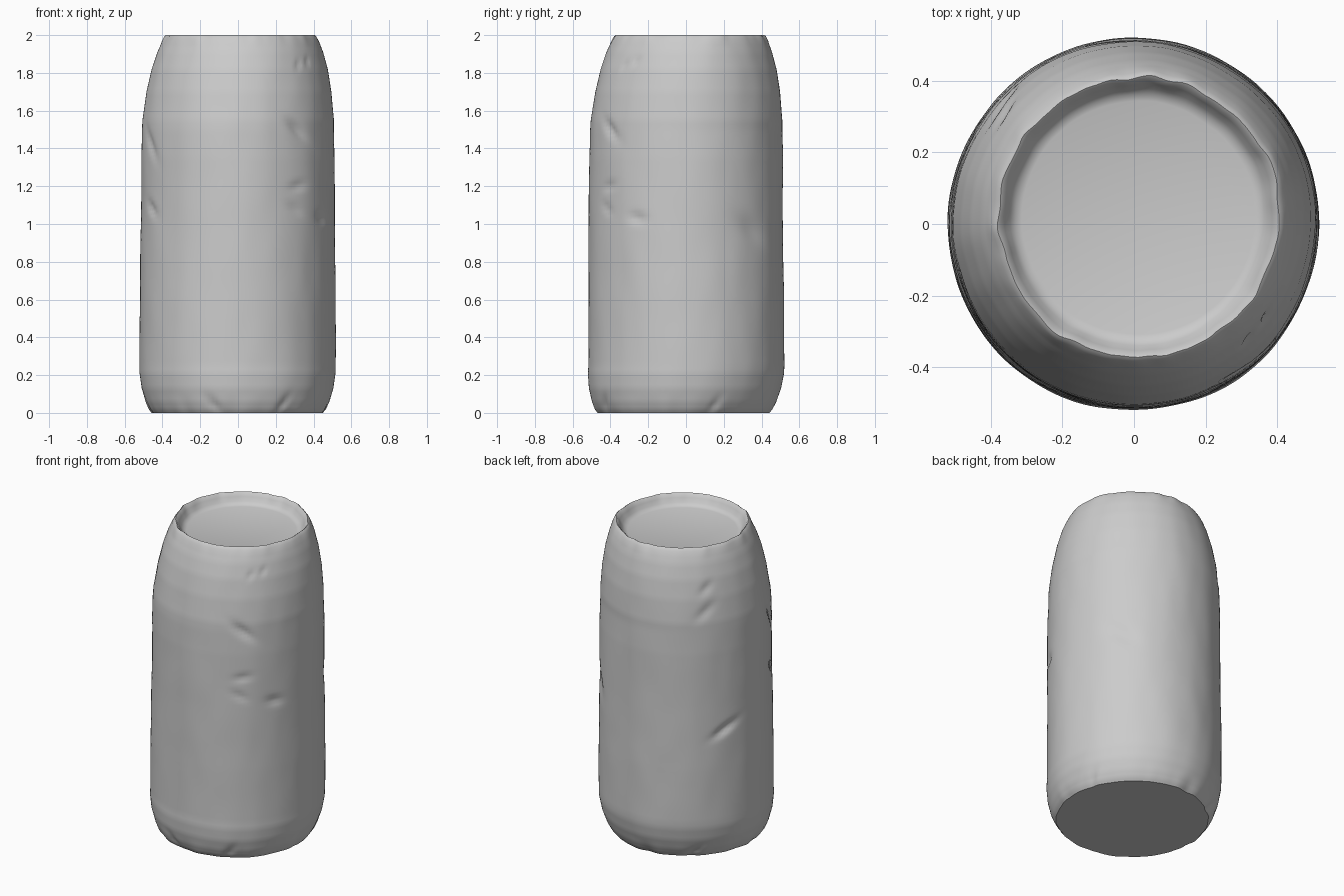
import bpy, bmesh, math
from mathutils import Vector, noise

if "Cube" in bpy.data.objects:
    bpy.data.objects.remove(bpy.data.objects["Cube"])

SEG = 160

# Silhouette: (radius, height), foot to rim then into the shallow top recess
OUTER = [(0.452, 0.0), (0.468, 0.02), (0.487, 0.06), (0.508, 0.13), (0.519, 0.21),
         (0.518, 0.6), (0.514, 1.0), (0.512, 1.35), (0.506, 1.55), (0.488, 1.70),
         (0.464, 1.82), (0.437, 1.91), (0.412, 1.97), (0.398, 1.994)]
INNER = [(0.390, 2.0), (0.382, 1.994), (0.371, 1.975), (0.357, 1.95),
         (0.343, 1.936), (0.325, 1.93)]

# Dents: angle in degrees, height, depth, half length, half width, tilt in degrees
DENTS = [(152, 0.84, 0.022, 0.08, 0.022, 30), (139, 1.62, 0.010, 0.07, 0.025, 40),
         (141, 1.76, 0.010, 0.05, 0.022, 40), (-52, 1.50, 0.016, 0.08, 0.025, -40),
         (-52, 1.20, 0.010, 0.05, 0.020, 10), (-54, 1.08, 0.008, 0.05, 0.020, -30),
         (207, 1.08, 0.014, 0.06, 0.022, -35), (205, 1.42, 0.012, 0.10, 0.025, -50),
         (42, 0.97, 0.012, 0.10, 0.050, -40), (-30, 1.03, 0.012, 0.05, 0.025, -10),
         (-38, 1.86, 0.010, 0.025, 0.012, 60), (-48, 1.84, 0.010, 0.025, 0.012, 60),
         (-105, 0.04, 0.012, 0.06, 0.025, -50), (-60, 0.05, 0.012, 0.05, 0.02, 60),
         (130, 0.04, 0.012, 0.05, 0.02, 40), (20, 0.04, 0.010, 0.05, 0.02, 60)]


def dent_depth(angle, z):
    total = 0.0
    for deg, dz, depth, length, width, tilt in DENTS:
        d = (angle - math.radians(deg) + math.pi) % math.tau - math.pi
        u, v, t = d * 0.5, z - dz, math.radians(tilt)
        a = (u * math.cos(t) + v * math.sin(t)) / length
        b = (v * math.cos(t) - u * math.sin(t)) / width
        total += depth * math.exp(-a * a - b * b)
    return total


def refine(profile, step):
    out = []
    for (r0, z0), (r1, z1) in zip(profile, profile[1:]):
        n = max(1, math.ceil(math.hypot(r1 - r0, z1 - z0) / step))
        out += [(r0 + (r1 - r0) * i / n, z0 + (z1 - z0) * i / n) for i in range(n)]
    return out + [profile[-1]]


def skin_point(r, z, angle, outside):
    c, s = math.cos(angle), math.sin(angle)
    # gentle lumps, stronger crumples at the rim and foot
    bump = 0.005 * noise.noise(Vector((c * 1.6, s * 1.6, z * 1.3)))
    bump += 0.002 * noise.noise(Vector((c * 5, s * 5, z * 4 + 7)))
    edge = max(0, 1 - abs(2 - z) / 0.06) + max(0, 1 - z / 0.1)
    bump += 0.010 * edge * noise.noise(Vector((c * 6, s * 6, z + 20)))
    if outside:
        bump -= dent_depth(angle, z)
    # the mouth and the foot sit slightly off centre
    top = max(0, min(1, (z - 1.5) / 0.45))
    foot = max(0, 1 - z / 0.25)
    r += bump
    return (r * c + 0.014 * top, r * s + 0.020 * top - 0.016 * foot, z)


bm = bmesh.new()
rows = [(r, z, True) for r, z in refine(OUTER, 0.022)] + [(r, z, False) for r, z in INNER]
rings = [[bm.verts.new(skin_point(r, z, math.tau * i / SEG, o)) for i in range(SEG)]
         for r, z, o in rows]
for low, high in zip(rings, rings[1:]):
    for i in range(SEG):
        j = (i + 1) % SEG
        bm.faces.new((low[i], low[j], high[j], high[i]))

# Flat base and flat recessed floor
bm.faces.new(rings[0][::-1])
bm.faces.new(rings[-1])

mesh = bpy.data.meshes.new("dented_can")
bm.to_mesh(mesh)
bm.free()
can = bpy.data.objects.new("dented_can", mesh)
bpy.context.collection.objects.link(can)
bpy.context.view_layer.objects.active = can
can.select_set(True)
bpy.ops.object.shade_smooth_by_angle(angle=math.radians(45))
